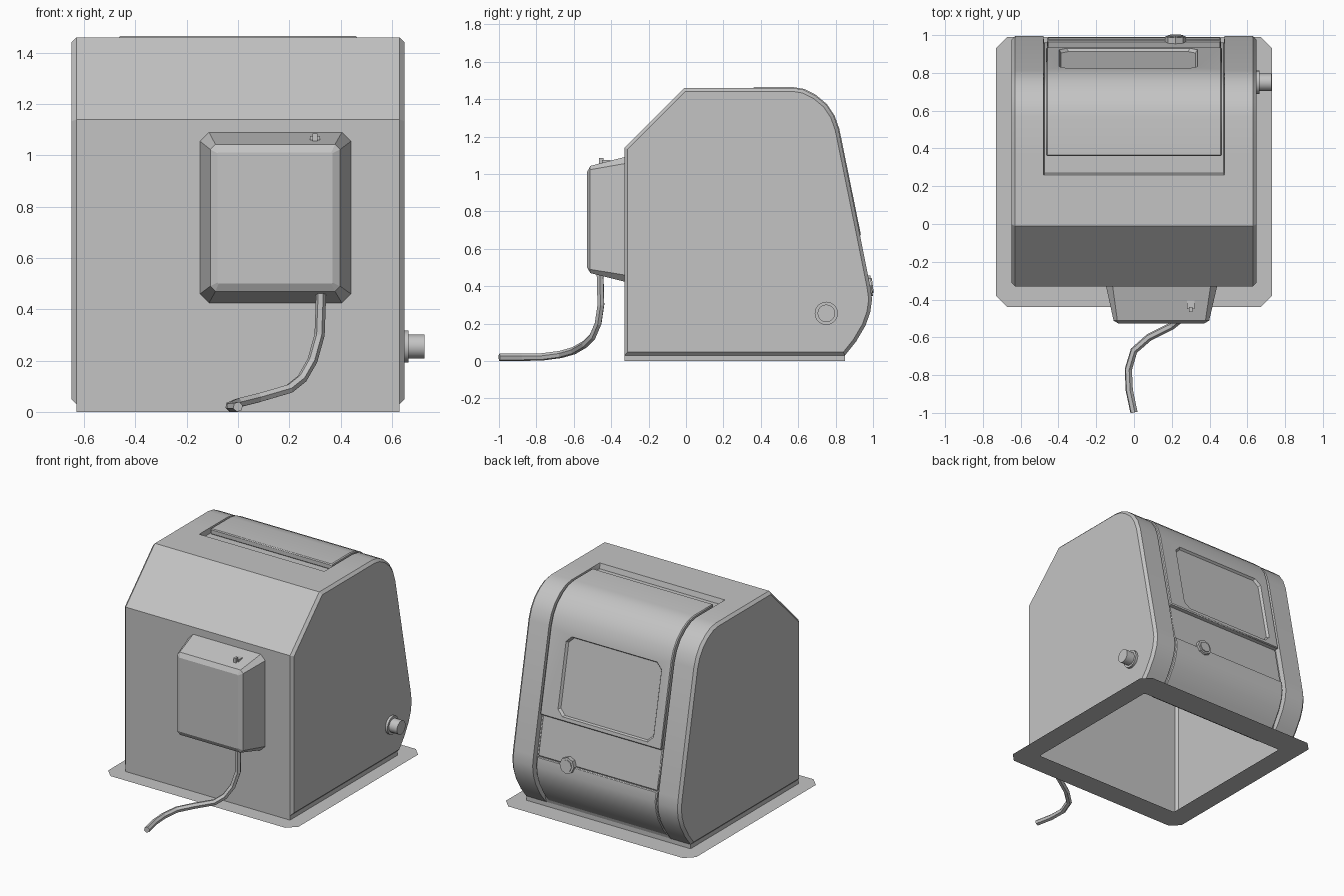
import bpy, bmesh, math
from mathutils import Vector, Matrix

if "Cube" in bpy.data.objects:
    bpy.data.objects.remove(bpy.data.objects["Cube"])

grey = bpy.data.materials.new("plain grey")
grey.diffuse_color = (0.55, 0.55, 0.55, 1)
grey.use_nodes = True
grey.node_tree.nodes["Principled BSDF"].inputs["Base Color"].default_value = grey.diffuse_color


def finish(name, bm, smooth=True):
    bmesh.ops.recalc_face_normals(bm, faces=bm.faces)
    me = bpy.data.meshes.new(name)
    bm.to_mesh(me)
    bm.free()
    me.materials.append(grey)
    ob = bpy.data.objects.new(name, me)
    bpy.context.collection.objects.link(ob)
    if smooth:
        bpy.ops.object.select_all(action='DESELECT')
        ob.select_set(True)
        bpy.context.view_layer.objects.active = ob
        bpy.ops.object.shade_smooth_by_angle(angle=math.radians(30))
    return ob


def loft(name, rings, closed=True, caps=(True, True), smooth=True):
    """Skin a list of equal-length rings of 3D points."""
    bm = bmesh.new()
    vs = [[bm.verts.new(p) for p in r] for r in rings]
    n = len(rings[0])
    for a, b in zip(vs, vs[1:]):
        for i in range(n if closed else n - 1):
            j = (i + 1) % n
            bm.faces.new((a[i], a[j], b[j], b[i]))
    if caps[0]:
        bm.faces.new(vs[0])
    if caps[1]:
        bm.faces.new(vs[-1])
    return finish(name, bm, smooth)


def offset(pts, d):
    """Mitred offset of a closed outline, positive is outward."""
    out = []
    for i, p in enumerate(pts):
        a, b = Vector(pts[i - 1]), Vector(pts[(i + 1) % len(pts)])
        p = Vector(p)
        u, v = (p - a).normalized(), (b - p).normalized()
        n1, n2 = Vector((-u.y, u.x)), Vector((-v.y, v.x))
        out.append(tuple(p + (n1 + n2) * d / (1 + n1.dot(n2))))
    return out


def at_x(pts, x):
    return [(x, y, z) for y, z in pts]


def cut_rect(x0, x1, y0, y1, c):
    """Rectangle with chamfered corners."""
    return [(x0 + c, y0), (x1 - c, y0), (x1, y0 + c), (x1, y1 - c),
            (x1 - c, y1), (x0 + c, y1), (x0, y1 - c), (x0, y0 + c)]


def cylinder(name, r, depth, centre, direction, sides):
    bm = bmesh.new()
    rot = Vector(direction).to_track_quat('Z', 'Y').to_matrix().to_4x4()
    bmesh.ops.create_cone(bm, cap_ends=True, segments=sides, radius1=r, radius2=r,
                          depth=depth, matrix=Matrix.Translation(centre) @ rot)
    return finish(name, bm)


def box(name, x, y, z):
    return loft(name, [[(a, y[0], z[0]), (a, y[1], z[0]), (a, y[1], z[1]),
                        (a, y[0], z[1])] for a in x], smooth=False)


# side outline of the housing (y, z), from front bottom over the top to the back
P = [(-.33, .03), (-.33, 1.14), (-.01, 1.46), (.26, 1.46), (.27, 1.46), (.36, 1.46),
     (.57, 1.46), (.63, 1.45), (.69, 1.42), (.75, 1.37), (.79, 1.31), (.815, 1.24),
     (.931, .67), (.985, .40), (.995, .33), (.985, .26), (.96, .19), (.91, .105), (.85, .03)]
inset = offset(P, -.018)
channel = P[:4] + offset(P, -.035)[4:-1] + P[-1:]

# housing shell with a sunken channel along top and back
loft("housing", [at_x(P, -.63), at_x(P, -.48), at_x(channel, -.475),
                 at_x(channel, .475), at_x(P, .48), at_x(P, .63)],
     closed=False, caps=(False, False))

# chamfered side panels
for s, name in ((-1, "left_side_panel"), (1, "right_side_panel")):
    loft(name, [at_x(P, s * .63), at_x(inset, s * .648)], caps=(False, True))

# bottom skirt
loft("skirt", [[(x, y, z) for x, y in ((-.63, -.33), (.63, -.33), (.63, .85), (-.63, .85))]
               for z in (0, .03)], caps=(False, False), smooth=False)

# flat flange with a rectangular opening
loft("base_flange", [[(x, y, 0) for x, y in cut_rect(-.73, .73, -.44, .99, .06)],
                     [(x, y, 0) for x, y in cut_rect(-.58, .58, -.28, .80, .01)]],
     caps=(False, False), smooth=False)


# panels lying in the channel
def panel(name, i0, i1, half, outer, inner=-.034):
    o, n = offset(P, outer)[i0:i1 + 1], offset(P, inner)[i0:i1 + 1]
    ob = loft(name, [at_x(o + n[::-1], x) for x in (-half, half)])
    m = ob.modifiers.new("edge", 'BEVEL')
    m.width, m.segments, m.limit_method, m.angle_limit = .006, 1, 'ANGLE', math.radians(50)
    return ob


lid = panel("lid", 5, 12, .465, .005)
panel("latch_panel", 12, 13, .46, -.02)
panel("lower_panel", 13, 18, .46, -.008)

# sunken window in the lid
tilt = math.atan(.2035)
normal = Vector((0, math.cos(tilt), math.sin(tilt)))
up = Vector((0, -math.sin(tilt), math.cos(tilt)))
centre = Vector((-.03, .875, .955))
cutter = loft("window_cutter",
              [[centre + Vector((u * k, 0, 0)) + up * v * k + normal * h
                for u, v in cut_rect(-.37, .37, -.265, .265, .04)]
               for h, k in ((-.013, .96), (.03, 1.04))], smooth=False)
cutter.hide_render = True
cutter.hide_viewport = True
cut = lid.modifiers.new("window", 'BOOLEAN')
cut.operation, cut.object, cut.solver = 'DIFFERENCE', cutter, 'EXACT'

# latch button on the back
cylinder("latch_ring", .055, .05, (.22, .968, .40), (0, 1, .12), 8)
cylinder("latch_button", .04, .05, (.22, .974, .40), (0, 1, .12), 8)

# inner ledge above the opening
box("inner_ledge", (-.46, .46), (.73, .82), (.05, .09))

# control box on the front
loft("control_box", [[(x, y, z) for x, z in cut_rect(*r)] for y, r in (
    (-.33, (-.148, .44, .425, 1.09, .035)),
    (-.512, (-.108, .398, .47, 1.043, .02)),
    (-.528, (-.08, .368, .50, 1.012, .004)))], smooth=False)

# small switch on top of the control box
box("switch_base", (.28, .32), (-.45, -.405), (1.05, 1.075))
box("switch_lever", (.29, .31), (-.465, -.44), (1.05, 1.085))

# side knob
cylinder("knob_flange", .062, .02, (.655, .75, .255), (1, 0, 0), 20)
cylinder("knob", .047, .08, (.687, .75, .255), (1, 0, 0), 16)

# power cable
path = [(.325, -.46, .49), (.318, -.455, .30), (.29, -.47, .20), (.25, -.50, .13),
        (.20, -.54, .09), (.08, -.60, .055), (0, -.67, .035), (-.03, -.77, .022),
        (-.025, -.88, .02), (0, -.998, .02)]
cu = bpy.data.curves.new("cable", 'CURVE')
cu.dimensions = '3D'
cu.bevel_depth, cu.bevel_resolution, cu.use_fill_caps = .02, 1, True
sp = cu.splines.new('POLY')
sp.points.add(len(path) - 1)
for pt, c in zip(sp.points, path):
    pt.co = (*c, 1)
sp.use_smooth = False
cu.materials.append(grey)
bpy.context.collection.objects.link(bpy.data.objects.new("cable", cu))
